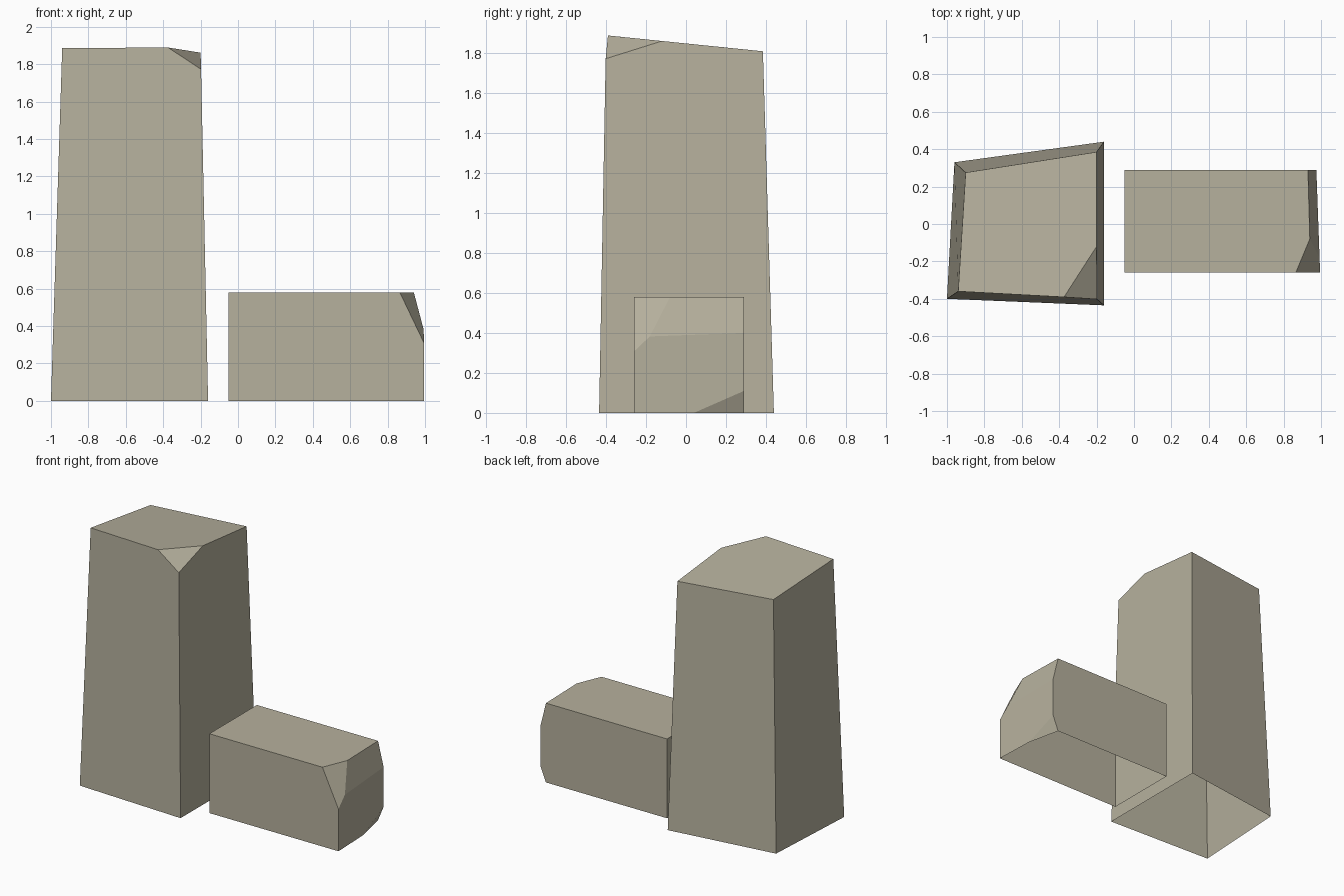
import bpy
import bmesh
from mathutils import Vector

default = bpy.data.objects.get("Cube")
if default:
    bpy.data.objects.remove(default, do_unlink=True)

# Single stone colour
stone = bpy.data.materials.new("pale stone")
stone.use_nodes = True
colour = (0.47, 0.44, 0.34, 1)
stone.diffuse_color = colour
bsdf = next(n for n in stone.node_tree.nodes if n.type == "BSDF_PRINCIPLED")
bsdf.inputs["Base Color"].default_value = colour
bsdf.inputs["Roughness"].default_value = 0.9


def chip(bm, a, b, c, centre):
    """Slice off the piece beyond the plane through a, b, c and cap the cut."""
    a, b, c = Vector(a), Vector(b), Vector(c)
    normal = (b - a).cross(c - a).normalized()
    if normal.dot(centre - a) > 0:
        normal.negate()
    geom = bm.verts[:] + bm.edges[:] + bm.faces[:]
    bmesh.ops.bisect_plane(bm, geom=geom, dist=0.0001, plane_co=a,
                           plane_no=normal, clear_outer=True)
    rim = [e for e in bm.edges if e.is_boundary]
    bmesh.ops.holes_fill(bm, edges=rim, sides=0)


def block(name, base, top, chips):
    """Loft a base outline to a top outline, chip it, leave the underside open."""
    bm = bmesh.new()
    low = [bm.verts.new((x, y, 0)) for x, y in base]
    high = [bm.verts.new(p) for p in top]
    bm.faces.new(low[::-1])
    bm.faces.new(high)
    for i in range(len(low)):
        j = (i + 1) % len(low)
        bm.faces.new((low[i], low[j], high[j], high[i]))
    centre = sum((v.co for v in bm.verts), Vector()) / len(bm.verts)
    for points in chips:
        chip(bm, *points, centre)
    bmesh.ops.recalc_face_normals(bm, faces=bm.faces[:])
    under = [f for f in bm.faces if all(abs(v.co.z) < 0.001 for v in f.verts)]
    bmesh.ops.delete(bm, geom=under, context="FACES")
    mesh = bpy.data.meshes.new(name)
    bm.to_mesh(mesh)
    bm.free()
    mesh.materials.append(stone)
    obj = bpy.data.objects.new(name, mesh)
    bpy.context.collection.objects.link(obj)
    return obj


# Tall tapered stone with a sloping top and one broken corner
block("tall_stone",
      [(-1, -0.4), (-0.16, -0.435), (-0.16, 0.44), (-0.96, 0.33)],
      [(-0.94, -0.36, 1.886), (-0.2, -0.4, 1.89),
       (-0.2, 0.385, 1.81), (-0.9, 0.275, 1.821)],
      [[(-0.38, -0.4, 1.89), (-0.2, -0.4, 1.775), (-0.2, -0.115, 1.863)]])

# Low stone lying on its side, worn at the far end
outline = [(-0.05, -0.26), (0.995, -0.26), (0.975, 0.29), (-0.05, 0.29)]
block("fallen_stone", outline, [(x, y, 0.58) for x, y in outline],
      [[(0.94, -0.08, 0.58), (0.93, 0.29, 0.58), (0.99, -0.17, 0.39)],
       [(0.865, -0.26, 0.58), (0.94, -0.08, 0.58), (0.994, -0.26, 0.31)],
       [(0.93, 0.29, 0), (0.984, 0.04, 0), (0.975, 0.29, 0.11)]])
